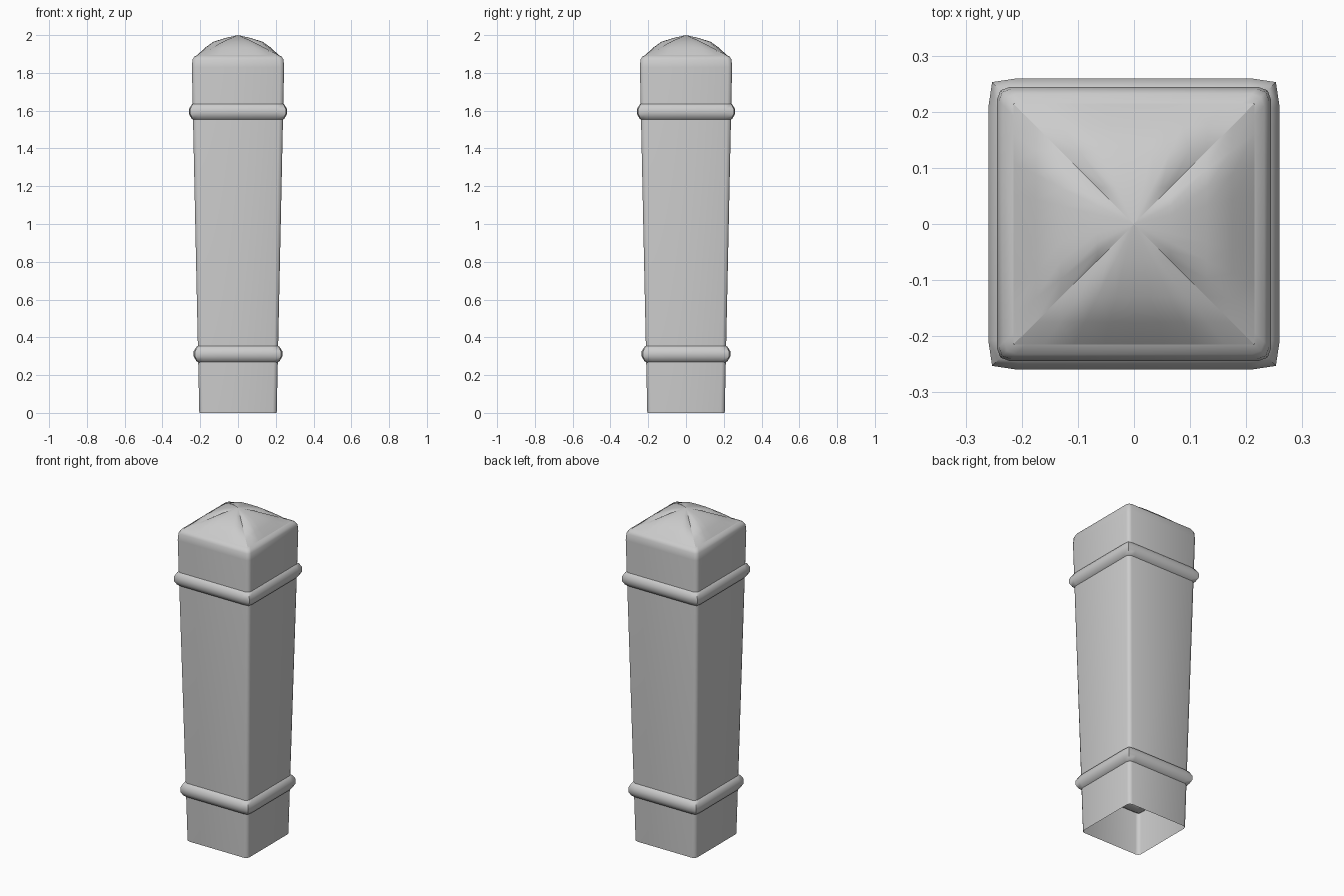
import bpy, bmesh, math

if "Cube" in bpy.data.objects:
    bpy.data.objects.remove(bpy.data.objects["Cube"])


def finish(name, bm, angle=40, merge=True):
    if merge:
        bmesh.ops.remove_doubles(bm, verts=bm.verts, dist=0.0004)
        bmesh.ops.recalc_face_normals(bm, faces=bm.faces)
    me = bpy.data.meshes.new(name)
    bm.to_mesh(me)
    bm.free()
    ob = bpy.data.objects.new(name, me)
    bpy.context.collection.objects.link(ob)
    bpy.ops.object.select_all(action='DESELECT')
    ob.select_set(True)
    bpy.context.view_layer.objects.active = ob
    bpy.ops.object.shade_smooth_by_angle(angle=math.radians(angle))
    return ob


def turn(pts):
    """Repeat one corner's plan points around all four corners."""
    out = []
    for k in range(4):
        for x, y in pts:
            for _ in range(k):
                x, y = -y, x
            out.append((x, y))
    return out


def loft(bm, rings, closed=False):
    loops = [[bm.verts.new(p) for p in r] for r in rings]
    pairs = list(zip(loops, loops[1:]))
    if closed:
        pairs.append((loops[-1], loops[0]))
    for a, b in pairs:
        n = len(a)
        for i in range(n):
            j = (i + 1) % n
            bm.faces.new((a[i], a[j], b[j], b[i]))


def rounded_square(h, z, r=0.022):
    pts = [(h, h - r), (h - 0.27 * r, h - 0.27 * r), (h - r, h)]
    return [(x, y, z) for x, y in turn(pts)]


# Tapered shaft, open underneath, with softened upper rim
bm = bmesh.new()
loft(bm, [rounded_square(h, z) for h, z in
          [(0.205, 0), (0.244, 1.83), (0.241, 1.87), (0.232, 1.886), (0.215, 1.895)]])
finish("post_shaft", bm, 50)


# Moulded bands: round section swept round a square, blunt corners
def band(name, c, z, r=0.053, sides=12):
    bm = bmesh.new()
    rings = []
    for k in range(sides):
        t = math.tau * (k + 0.5) / sides
        d = r * math.cos(t) * 1.03
        if d > 0:
            pts = [(c + d, c), (c + 0.87 * d, c + 0.87 * d), (c, c + d)]
        else:
            pts = [(c + d, c + d)] * 3
        rings.append([(x, y, z + r * math.sin(t)) for x, y in turn(pts)])
    loft(bm, rings, closed=True)
    finish(name, bm, 40)


band("lower_band", 0.182, 0.312)
band("upper_band", 0.207, 1.595)

# Cap: four bulging sides meeting in straight creases
bm = bmesh.new()
ROWS = [(0.0, 2.0), (0.065, 1.985), (0.13, 1.965), (0.175, 1.933), (0.215, 1.895)]
N = 8
for k in range(4):
    rows = []
    for s, mid in ROWS:
        crease = 2.0 - 0.105 * s / 0.215
        row = []
        for i in range(N + 1 if s else 1):
            u = -1 + 2 * i / N
            x, y = s, s * u
            for _ in range(k):
                x, y = -y, x
            row.append(bm.verts.new((x, y, crease + (mid - crease) * (1 - u ** 4))))
        rows.append(row)
    for a, b in zip(rows, rows[1:]):
        for i in range(N):
            if len(a) == 1:
                bm.faces.new((a[0], b[i], b[i + 1]))
            else:
                bm.faces.new((a[i], b[i], b[i + 1], a[i + 1]))
finish("pyramid_cap", bm, 60, merge=False)
